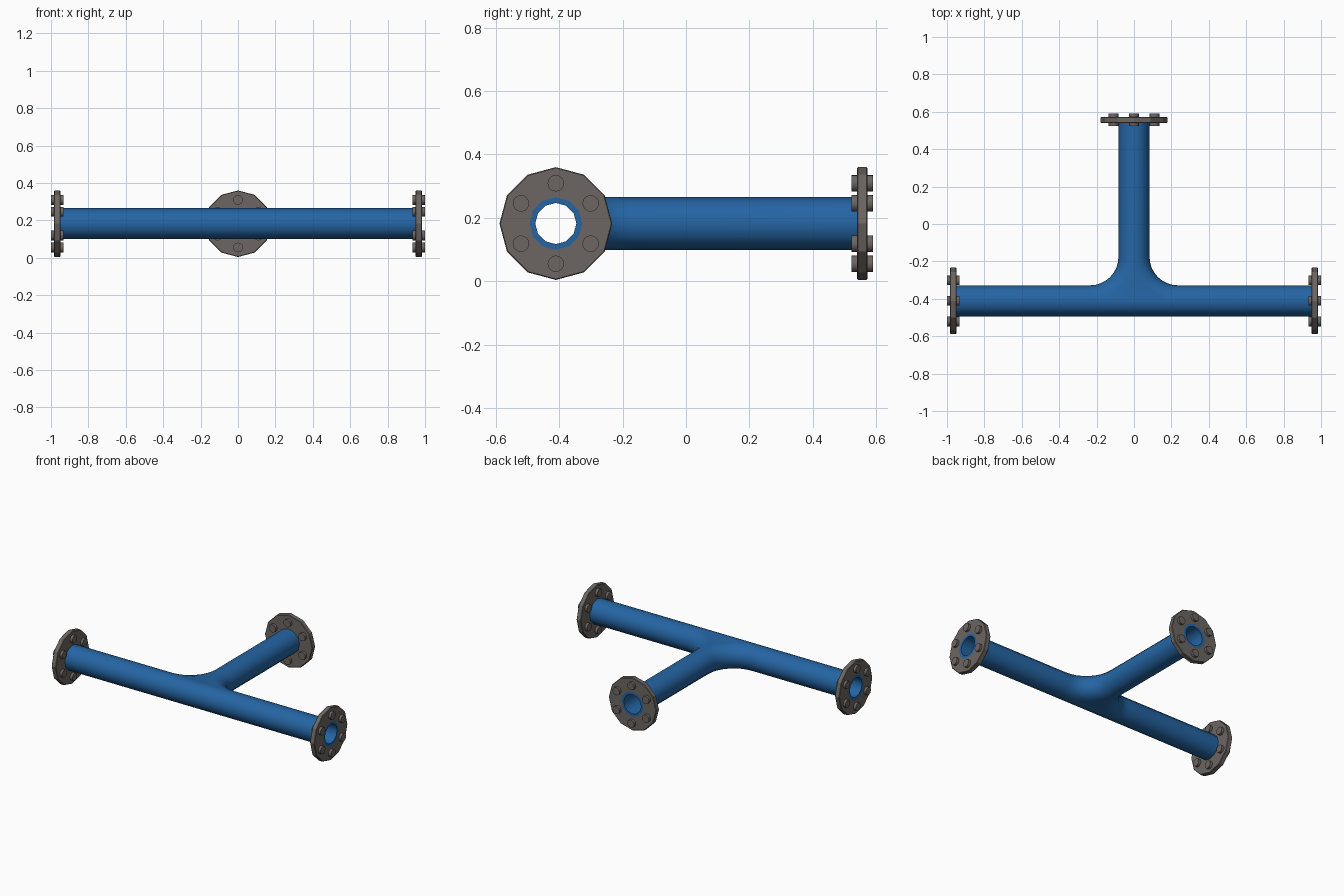
import bpy, bmesh, math
from mathutils import Matrix, Vector

if "Cube" in bpy.data.objects:
    bpy.data.objects.remove(bpy.data.objects["Cube"], do_unlink=True)

AXIS_Y, AXIS_Z = -0.411, 0.182      # centre of the main run
END_X, END_Y = 0.983, 0.573         # outer faces of the pipe ends
OUTER, BORE = 0.083, 0.065
BEND = 0.235                        # distance from axis to the shoulder arc centre
SIDES = 12


def material(name, rgb, rough):
    m = bpy.data.materials.new(name)
    m.use_nodes = True
    m.diffuse_color = (*rgb, 1)
    bsdf = m.node_tree.nodes["Principled BSDF"]
    bsdf.inputs["Base Color"].default_value = (*rgb, 1)
    bsdf.inputs["Roughness"].default_value = rough
    return m


BLUE = material("pipe blue", (0.018, 0.13, 0.37), 0.5)
GREY = material("flange grey", (0.15, 0.133, 0.122), 0.5)


def finish(bm, name, mat, angle):
    bmesh.ops.remove_doubles(bm, verts=bm.verts, dist=1e-5)
    bmesh.ops.recalc_face_normals(bm, faces=bm.faces)
    mesh = bpy.data.meshes.new(name)
    bm.to_mesh(mesh)
    bm.free()
    mesh.materials.append(mat)
    obj = bpy.data.objects.new(name, mesh)
    bpy.context.collection.objects.link(obj)
    bpy.ops.object.select_all(action="DESELECT")
    obj.select_set(True)
    bpy.context.view_layer.objects.active = obj
    bpy.ops.object.shade_smooth_by_angle(angle=math.radians(angle))
    return obj


def strip(bm, rows):
    """Quads between successive rows of points."""
    grid = [[bm.verts.new(p) for p in row] for row in rows]
    for a, b in zip(grid, grid[1:]):
        for i in range(len(a) - 1):
            bm.faces.new((a[i], a[i + 1], b[i + 1], b[i]))


def tee_wall(bm, radius):
    """Wall of the tee: two filleted shoulders, a straight front, flat webs."""
    half = SIDES // 2
    angles = [math.pi * (k / half - 0.5) for k in range(half + 1)]
    steps = 8

    def shoulder(a, side):
        h, z = radius * math.cos(a), AXIS_Z + radius * math.sin(a)
        flat = [(END_X, h)]
        for i in range(steps + 1):
            t = math.pi / 2 * i / steps
            flat.append((BEND - (BEND - h) * math.sin(t),
                         BEND - (BEND - h) * math.cos(t)))
        flat.append((h, END_Y - AXIS_Y))
        return [(side * x, AXIS_Y + y, z) for x, y in flat]

    for side in (1, -1):
        strip(bm, [shoulder(a, side) for a in angles])
    strip(bm, [[(x, AXIS_Y - radius * math.cos(a), AXIS_Z + radius * math.sin(a))
                for x in (-END_X, -BEND, BEND, END_X)] for a in angles])
    for a in (angles[0], angles[-1]):
        right, left = shoulder(a, 1)[1:-1], shoulder(a, -1)[1:-1]
        bm.faces.new([bm.verts.new(p) for p in right + left[-2::-1]])


def ring_points(radius, depth):
    return [Vector((radius * math.sin(2 * math.pi * k / SIDES),
                    radius * math.cos(2 * math.pi * k / SIDES), depth))
            for k in range(SIDES + 1)]


# Frames at the three openings: local z points outward, local y points up
def opening(origin, out):
    up = Vector((0, 0, 1))
    out = Vector(out)
    rot = Matrix((up.cross(out), up, out)).transposed().to_4x4()
    return Matrix.Translation(origin) @ rot


openings = {
    "left": opening((END_X, AXIS_Y, AXIS_Z), (1, 0, 0)),
    "right": opening((-END_X, AXIS_Y, AXIS_Z), (-1, 0, 0)),
    "back": opening((0, END_Y, AXIS_Z), (0, 1, 0)),
}

# Hollow tee pipe with rims closing the wall at each opening
bm = bmesh.new()
tee_wall(bm, OUTER)
tee_wall(bm, BORE)
for frame in openings.values():
    strip(bm, [[frame @ p for p in ring_points(r, 0)] for r in (OUTER, BORE)])
finish(bm, "tee_pipe", BLUE, 50)

# Flanges with their bolts
THICK, RIM, EDGE = 0.033, 0.178, 0.003
for place, frame in openings.items():
    bm = bmesh.new()
    section = [(OUTER, 0), (RIM - EDGE, 0), (RIM, -EDGE), (RIM, EDGE - THICK),
               (RIM - EDGE, -THICK), (OUTER, -THICK), (OUTER, 0)]
    strip(bm, [[frame @ p for p in ring_points(r, d)] for r, d in section])
    finish(bm, place + "_flange", GREY, 20)

    bm = bmesh.new()
    for k in range(6):
        a = math.tau * k / 6
        spot = Vector((0.127 * math.sin(a), 0.127 * math.cos(a), -THICK / 2))
        bmesh.ops.create_cone(bm, cap_ends=True, segments=16, radius1=0.026,
                              radius2=0.026, depth=0.067,
                              matrix=frame @ Matrix.Translation(spot))
    finish(bm, place + "_bolts", GREY, 40)
